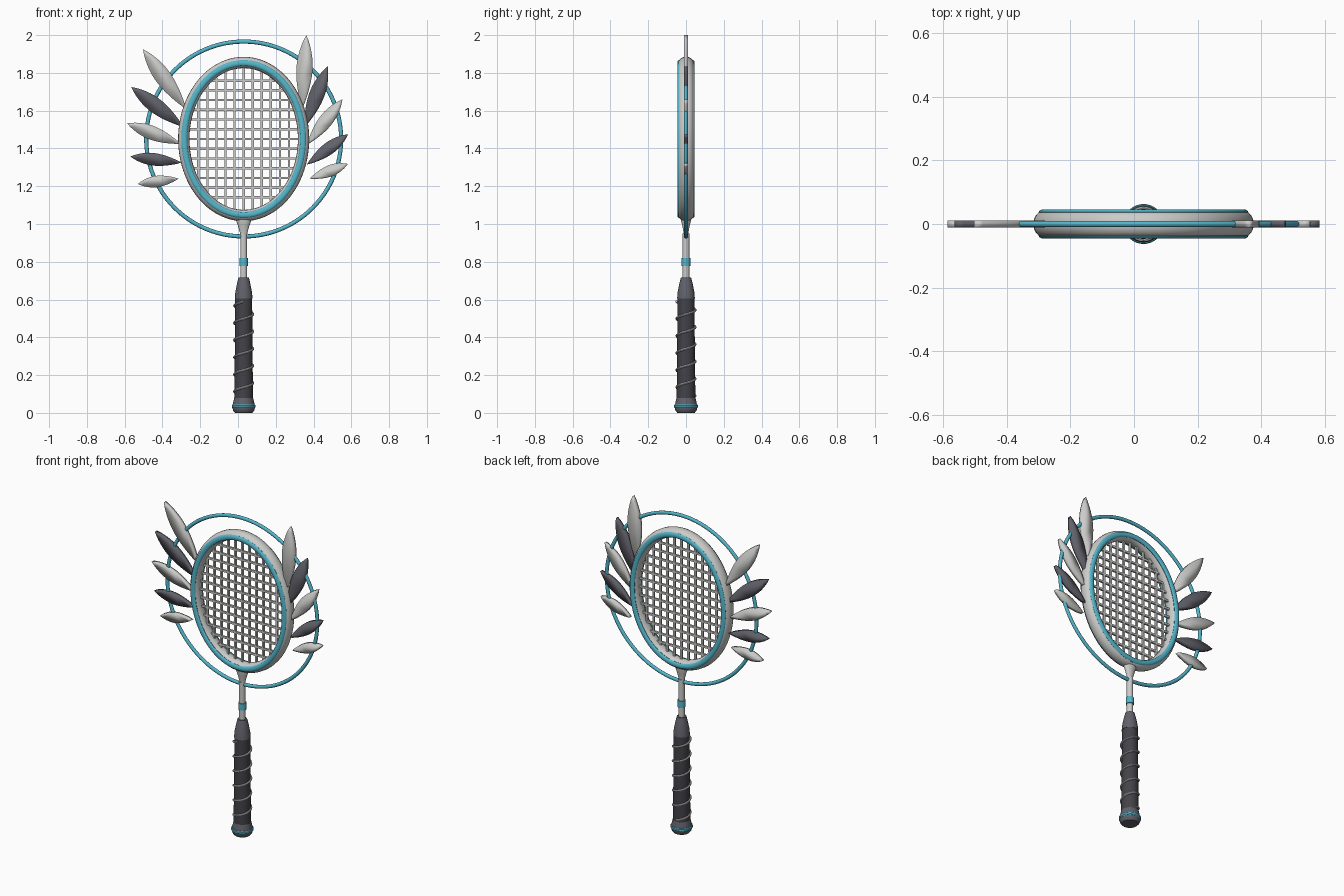
import bpy, bmesh, math
from mathutils import Vector

cube = bpy.data.objects.get("Cube")
if cube:
    bpy.data.objects.remove(cube, do_unlink=True)

CX, CZ = 0.03, 1.45     # centre of the racket head
TAU = 2 * math.pi


def material(name, rgb):
    m = bpy.data.materials.new(name)
    m.use_nodes = True
    m.diffuse_color = (*rgb, 1)
    m.node_tree.nodes["Principled BSDF"].inputs["Base Color"].default_value = (*rgb, 1)
    return m


SILVER = material("silver", (0.6, 0.6, 0.59))
SLATE = material("slate grey", (0.12, 0.12, 0.145))
GRIP = material("grip charcoal", (0.055, 0.055, 0.065))
CYAN = material("cyan", (0.09, 0.47, 0.6))


def finish(name, bm, mat, smooth=True, angle=40):
    bmesh.ops.recalc_face_normals(bm, faces=bm.faces)
    me = bpy.data.meshes.new(name)
    bm.to_mesh(me)
    bm.free()
    me.materials.append(mat)
    ob = bpy.data.objects.new(name, me)
    bpy.context.collection.objects.link(ob)
    if smooth:
        bpy.ops.object.select_all(action='DESELECT')
        ob.select_set(True)
        bpy.context.view_layer.objects.active = ob
        bpy.ops.object.shade_smooth_by_angle(angle=math.radians(angle))
    return ob


def loft(name, rings, mat, closed=False, angle=40):
    """Skin a list of equally sized point rings."""
    bm = bmesh.new()
    rows = [[bm.verts.new(p) for p in r] for r in rings]
    n = len(rows[0])
    for i in range(len(rows) - (not closed)):
        a, b = rows[i], rows[(i + 1) % len(rows)]
        for j in range(n):
            k = (j + 1) % n
            bm.faces.new((a[j], a[k], b[k], b[j]))
    if not closed:
        bm.faces.new(rows[0])
        bm.faces.new(rows[-1])
    return finish(name, bm, mat, True, angle)


def hoop(name, a, b, ru, ry, mat, y=0, segs=96, sides=16):
    """Oval ring facing y with an elliptical cross-section."""
    rings = []
    for i in range(segs):
        t = TAU * i / segs
        ring = []
        for j in range(sides):
            s = TAU * j / sides
            u = ru * math.cos(s)
            ring.append((CX + (a + u) * math.cos(t), y + ry * math.sin(s),
                         CZ + (b + u) * math.sin(t)))
        rings.append(ring)
    return loft(name, rings, mat, closed=True)


def lathe(name, profile, mat, sy=1, sides=32):
    """Turn (radius, height) points around the racket axis."""
    rings = [[(CX + r * math.cos(TAU * j / sides), sy * r * math.sin(TAU * j / sides), z)
              for j in range(sides)] for r, z in profile]
    return loft(name, rings, mat, angle=30)


def feather(name, base, tip, width, mat):
    """Flat pointed leaf plate running from base to tip."""
    p, q = Vector((base[0], 0, base[1])), Vector((tip[0], 0, tip[1]))
    d = q - p
    side = Vector((-d.z, 0, d.x)).normalized() * width / 2
    n = 14
    ts = [i / n for i in range(n + 1)]
    edge = [(t, math.sin(math.pi * t) ** 0.85 * (1.0 - 0.12 * math.cos(math.pi * t)))
            for t in ts]
    outline = [p + d * t + side * w for t, w in edge]
    outline += [p + d * t - side * w for t, w in reversed(edge[1:-1])]
    thick = Vector((0, 0.0105, 0))
    rings = [[v - thick for v in outline], [v + thick for v in outline]]
    return loft(name, rings, mat, angle=180)


# Head frame with trim on both faces
hoop("head_frame", 0.317, 0.405, 0.03, 0.04, SILVER)
for side, y in (("front", -0.037), ("back", 0.037)):
    hoop("head_trim_" + side, 0.314, 0.402, 0.016, 0.009, CYAN, y, sides=12)

# Large halo ring
hoop("halo_ring", 0.516, 0.516, 0.011, 0.01, CYAN, sides=12)

# String bed, each string cut to the oval opening
bm = bmesh.new()


def add_string(centre, size):
    made = bmesh.ops.create_cube(bm, size=1)["verts"]
    bmesh.ops.scale(bm, vec=size, verts=made)
    bmesh.ops.translate(bm, vec=centre, verts=made)


SA, SB, T = 0.292, 0.375, 0.012
for k in range(-5, 6):
    x = 0.048 * k
    add_string((CX + x, 0, CZ), (T, T, 2 * SB * math.sqrt(1 - (x / SA) ** 2)))
for k in range(-6, 7):
    z = 0.0515 * k
    add_string((CX, 0, CZ + z), (2 * SA * math.sqrt(1 - (z / SB) ** 2), T, T))
finish("strings", bm, SILVER, smooth=False)

# Throat, shaft, band, grip and pommel
lathe("throat", [(0.017, 0.93), (0.02, 0.955), (0.03, 0.99), (0.043, 1.025), (0.043, 1.035)],
      SILVER, sy=0.65)
lathe("shaft", [(0.018, 0.7), (0.018, 0.95)], SILVER)
lathe("shaft_band", [(0.023, 0.778), (0.023, 0.82)], CYAN)
lathe("grip_collar", [(0.047, 0.605), (0.044, 0.64), (0.034, 0.69), (0.027, 0.718)], SLATE)
lathe("grip", [(0.05, 0.07), (0.047, 0.3), (0.045, 0.61)], GRIP)
lathe("pommel", [(0.046, 0), (0.056, 0.012), (0.06, 0.03), (0.057, 0.05), (0.05, 0.08)], SLATE)
lathe("pommel_band", [(0.06, 0.026), (0.063, 0.03), (0.063, 0.04), (0.06, 0.044)], CYAN)

# Spiral wrap around the grip
rings, turns, steps = [], 5.5, 200
for i in range(steps + 1):
    f = i / steps
    t = TAU * (0.25 + turns * f)
    out = Vector((math.cos(t), math.sin(t), 0))
    c = Vector((CX, 0, 0.09 + 0.5 * f)) + out * 0.05
    rings.append([c + (out * math.cos(s) + Vector((0, 0, math.sin(s)))) * 0.006
                  for s in (TAU * j / 8 for j in range(8))])
loft("grip_wrap", rings, SILVER)

# Feathers on each side, from top to bottom: base, tip, width
right_side = [((-0.275, 1.61), (-0.503, 1.925), 0.085), ((-0.29, 1.515), (-0.565, 1.725), 0.08),
              ((-0.305, 1.425), (-0.587, 1.533), 0.073), ((-0.3, 1.325), (-0.57, 1.357), 0.066),
              ((-0.315, 1.24), (-0.53, 1.212), 0.06)]
left_side = [((0.34, 1.61), (0.362, 2.0), 0.085), ((0.35, 1.51), (0.475, 1.835), 0.08),
             ((0.365, 1.42), (0.553, 1.66), 0.073), ((0.365, 1.315), (0.583, 1.475), 0.066),
             ((0.38, 1.24), (0.582, 1.318), 0.06)]
for label, group in (("right", right_side), ("left", left_side)):
    for i, (base, tip, width) in enumerate(group):
        feather(f"{label}_feather_{i + 1}", base, tip, width, SLATE if i % 2 else SILVER)
